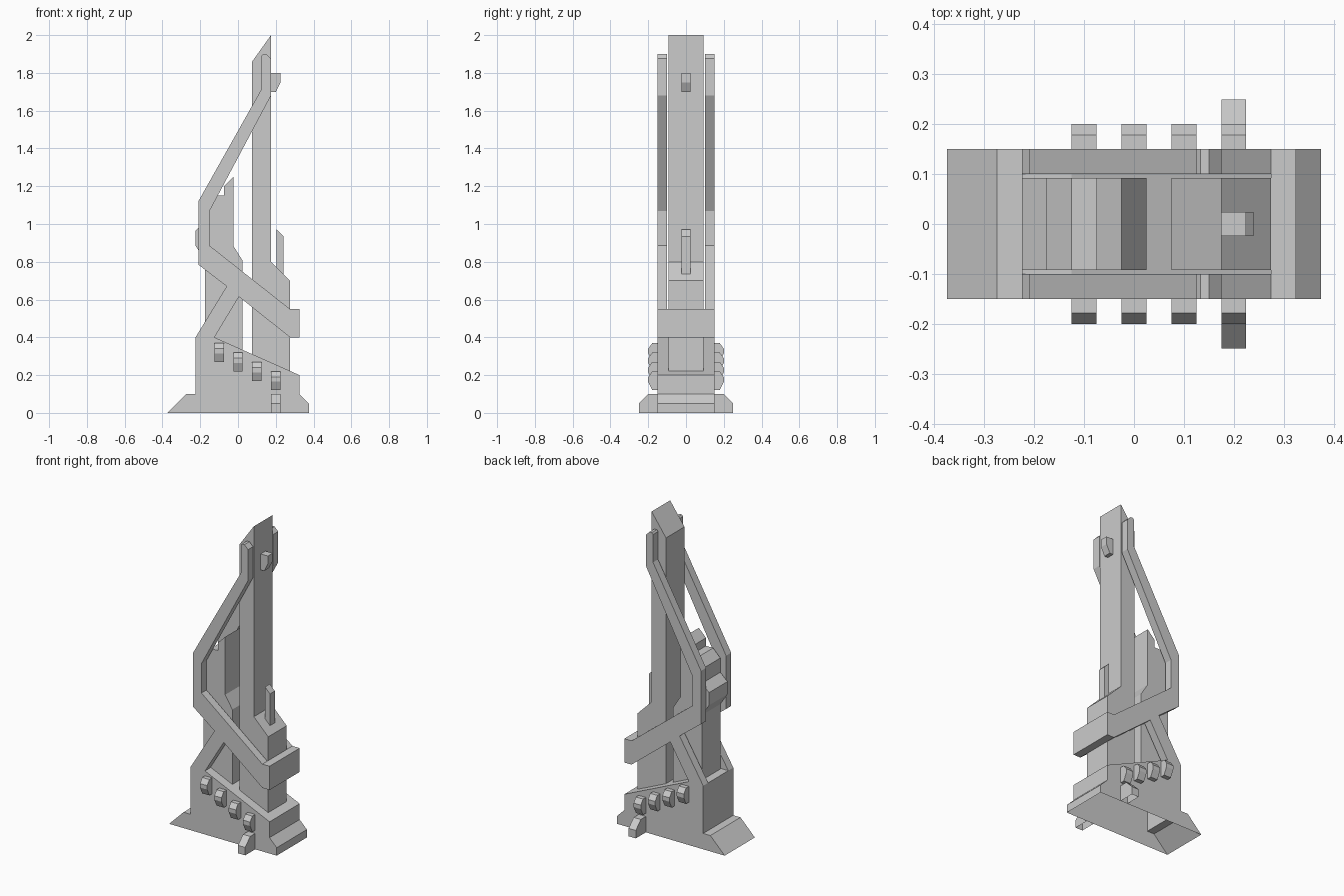
import bpy, bmesh
from mathutils import Vector

if "Cube" in bpy.data.objects:
    bpy.data.objects.remove(bpy.data.objects["Cube"])


def prism(name, profile, axis, lo, hi, open_bottom=False):
    """Extrude a 2D (horizontal, z) profile along axis 'Y' or 'X' from lo to hi."""
    bm = bmesh.new()
    place = (lambda h, z: (h, lo, z)) if axis == 'Y' else (lambda h, z: (lo, h, z))
    face = bm.faces.new([bm.verts.new(place(h, z)) for h, z in profile])
    step = Vector((0, hi - lo, 0)) if axis == 'Y' else Vector((hi - lo, 0, 0))
    ext = bmesh.ops.extrude_face_region(bm, geom=[face], use_keep_orig=True)
    moved = [g for g in ext['geom'] if isinstance(g, bmesh.types.BMVert)]
    bmesh.ops.translate(bm, verts=moved, vec=step)
    bmesh.ops.recalc_face_normals(bm, faces=bm.faces)
    if open_bottom:
        under = [f for f in bm.faces if all(abs(v.co.z) < 1e-5 for v in f.verts)]
        bmesh.ops.delete(bm, geom=under, context='FACES_ONLY')
    mesh = bpy.data.meshes.new(name)
    bm.to_mesh(mesh)
    bm.free()
    obj = bpy.data.objects.new(name, mesh)
    bpy.context.collection.objects.link(obj)
    return obj


def mirror_y(obj):
    mod = obj.modifiers.new("mirror", 'MIRROR')
    mod.use_axis = (False, True, False)
    mod.use_mirror_merge = False


# hollow base with flared ends and a sloping top
prism("base", [(-.375, 0), (-.275, .1), (-.225, .1), (-.225, .4), (-.125, .4),
               (.325, .2), (.325, .1), (.375, .05), (.375, 0)],
      'Y', -.15, .15, open_bottom=True)

# main tower with slanted tip and shouldered foot
prism("main_tower", [(.075, .305), (.075, 1.86), (.175, 2), (.175, .8),
                     (.275, .7), (.275, .215)], 'Y', -.092, .092)

# shorter stepped tower behind it
prism("rear_tower", [(-.175, .39), (-.175, .81), (-.225, .885), (-.225, .965),
                     (-.175, 1.01), (-.175, 1.1), (-.125, 1.15), (-.075, 1.15),
                     (-.075, 1.2), (-.025, 1.25), (-.025, .885), (.025, .805),
                     (.025, .325), (-.125, .39)], 'Y', -.092, .092)

# bent side braces with their legs
brace = prism("side_brace", [(-.225, .4), (-.06, .67), (-.21, .785), (-.21, 1.12),
                             (.125, 1.715), (.125, 1.89), (.133, 1.9), (.15, 1.9),
                             (.175, 1.875), (.175, 1.68), (-.15, 1.07), (-.15, .885),
                             (.275, .55), (.275, .4), (.005, .615), (-.125, .4)],
              'Y', .1, .15)
mirror_y(brace)

# crossbar joining the braces around the main tower
prism("crossbar", [(.275, .4), (.275, .55), (.325, .55), (.325, .4)], 'Y', -.15, .15)

# small fin on the shoulder and block near the tip
prism("shoulder_fin", [(.205, .765), (.205, .97), (.24, .935), (.24, .73)],
      'Y', -.024, .024)
prism("tip_block", [(.175, 1.7), (.175, 1.8), (.225, 1.8), (.225, 1.75), (.2, 1.7)],
      'Y', -.024, .024)

# descending row of side knobs
for i in range(4):
    x, z = -.1 + .1 * i, .27 - .05 * i
    knob = prism(f"side_knob_{i + 1}",
                 [(.15, z), (.178, z), (.2, z + .045), (.2, z + .07),
                  (.178, z + .1), (.15, z + .1)], 'X', x - .025, x + .025)
    mirror_y(knob)

# side feet
foot = prism("side_foot", [(.15, 0), (.15, .1), (.2, .1), (.25, .05), (.25, 0)],
             'X', .175, .225, open_bottom=True)
mirror_y(foot)
